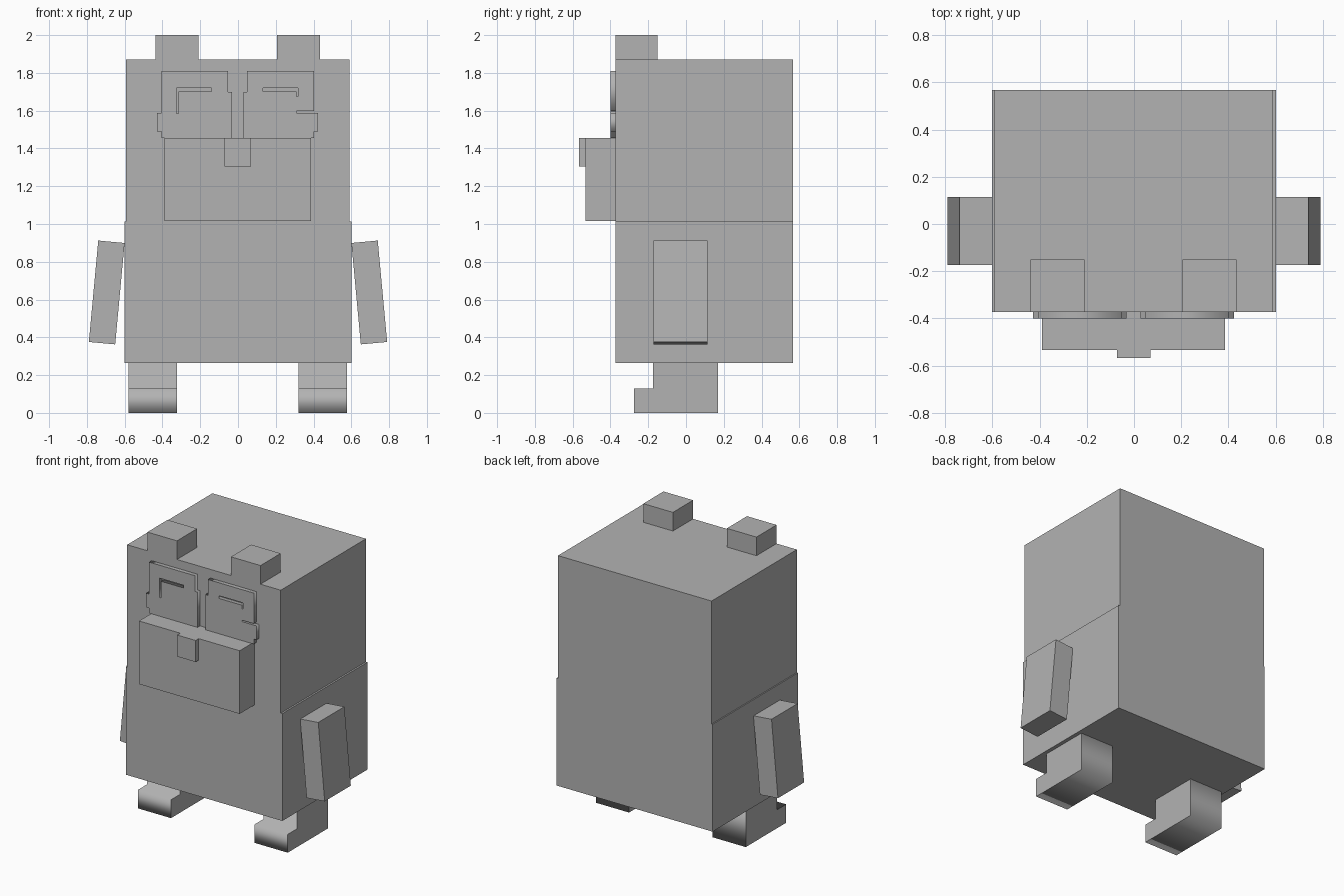
import bpy
from math import radians
from mathutils import Vector

cube = bpy.data.objects.get("Cube")
if cube:
    bpy.data.objects.remove(cube, do_unlink=True)

COLOUR = (0.45, 0.45, 0.45, 1)
grey = bpy.data.materials.new("plain_grey")
grey.use_nodes = True
grey.diffuse_color = COLOUR
grey.node_tree.nodes["Principled BSDF"].inputs["Base Color"].default_value = COLOUR


def box(name, low, high, tilt=0):
    """Box between two corners, optionally tilted about y."""
    low, high = Vector(low), Vector(high)
    bpy.ops.mesh.primitive_cube_add(size=1, location=(low + high) / 2,
                                    rotation=(0, radians(tilt), 0))
    ob = bpy.context.object
    ob.name = name
    ob.scale = high - low
    ob.data.materials.append(grey)
    return ob


def prism(name, loops, depth, location, rotation):
    """Extruded flat outline; inner loops become holes."""
    curve = bpy.data.curves.new(name, "CURVE")
    curve.dimensions = "2D"
    curve.fill_mode = "BOTH"
    curve.extrude = depth / 2
    for loop in loops:
        spline = curve.splines.new("POLY")
        spline.points.add(len(loop) - 1)
        for point, (u, v) in zip(spline.points, loop):
            point.co = (u, v, 0, 1)
        spline.use_cyclic_u = True
    ob = bpy.data.objects.new(name, curve)
    bpy.context.collection.objects.link(ob)
    ob.location = location
    ob.rotation_euler = [radians(a) for a in rotation]
    curve.materials.append(grey)
    bpy.ops.object.select_all(action="DESELECT")
    ob.select_set(True)
    bpy.context.view_layer.objects.active = ob
    bpy.ops.object.convert(target="MESH")


FRONT, BACK = -0.372, 0.567

# Trunk and head
box("body", (-0.602, FRONT, 0.265), (0.602, BACK, 1.013))
box("head", (-0.594, FRONT, 1.013), (0.59, BACK, 1.87))

# Muzzle and nose
box("muzzle", (-0.39, -0.533, 1.015), (0.386, FRONT, 1.455))
box("nose", (-0.072, -0.567, 1.305), (0.07, -0.533, 1.455))

# Ears, arms and L-shaped feet on both sides
foot = [(-0.275, 0), (0.17, 0), (0.17, 0.265), (-0.175, 0.265),
        (-0.175, 0.128), (-0.275, 0.128)]
for side, s in (("left", 1), ("right", -1)):
    x = s * 0.322 - 0.002
    box(side + "_ear", (x - 0.114, FRONT, 1.87), (x + 0.114, -0.15, 2))
    x = s * 0.695
    box(side + "_arm", (x - 0.07, -0.173, 0.368), (x + 0.07, 0.115, 0.907), -5.3 * s)
    prism(side + "_leg", [foot], 0.256, (s * 0.45 - 0.002, 0, 0), (90, 0, 90))

# Eye plates with thin slots
right_eye = [(-0.405, 1.81), (-0.052, 1.81), (-0.052, 1.7), (-0.032, 1.7),
             (-0.032, 1.455), (-0.405, 1.455), (-0.405, 1.49), (-0.428, 1.49),
             (-0.428, 1.587), (-0.405, 1.587)]
right_slot = [(-0.325, 1.72), (-0.14, 1.72), (-0.14, 1.701), (-0.315, 1.701),
              (-0.315, 1.585), (-0.325, 1.585)]
left_eye = [(0.402, 1.81), (0.048, 1.81), (0.048, 1.7), (0.028, 1.7),
            (0.028, 1.455), (0.402, 1.455), (0.402, 1.49), (0.424, 1.49),
            (0.424, 1.587), (0.31, 1.587), (0.31, 1.597), (0.402, 1.597)]
left_slot = [(0.132, 1.72), (0.317, 1.72), (0.317, 1.675), (0.309, 1.675),
             (0.309, 1.701), (0.132, 1.701)]
for name, loops in (("right_eye_plate", (right_eye, right_slot)),
                    ("left_eye_plate", (left_eye, left_slot))):
    prism(name, loops, 0.028, (0, FRONT - 0.014, 0), (90, 0, 0))
